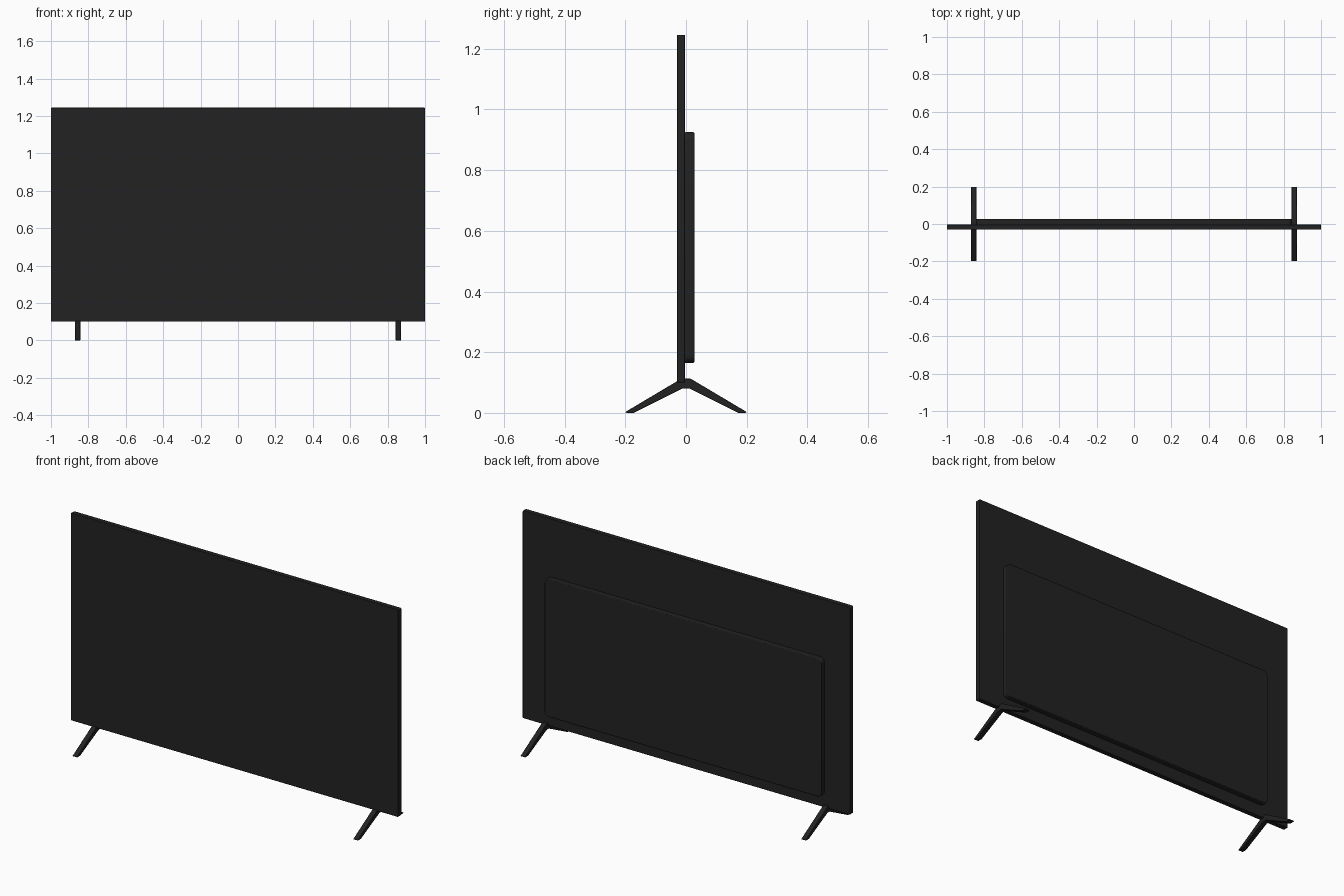
import bpy, bmesh

cube = bpy.data.objects.get("Cube")
if cube:
    bpy.data.objects.remove(cube, do_unlink=True)


def material(name, rgb):
    m = bpy.data.materials.new(name)
    m.use_nodes = True
    m.diffuse_color = (*rgb, 1)
    m.node_tree.nodes["Principled BSDF"].inputs["Base Color"].default_value = (*rgb, 1)
    return m


black = material("matte black", (0.016, 0.016, 0.016))


def prism(name, outline, start, offset, bevel):
    """Extrude a closed outline along offset and soften its edges."""
    bm = bmesh.new()
    face = bm.faces.new([bm.verts.new([a + b for a, b in zip(p, start)]) for p in outline])
    ext = bmesh.ops.extrude_face_region(bm, geom=[face])
    moved = [v for v in ext["geom"] if isinstance(v, bmesh.types.BMVert)]
    bmesh.ops.translate(bm, verts=moved, vec=offset)
    bmesh.ops.recalc_face_normals(bm, faces=bm.faces)
    mesh = bpy.data.meshes.new(name)
    bm.to_mesh(mesh)
    bm.free()
    mesh.materials.append(black)
    ob = bpy.data.objects.new(name, mesh)
    bpy.context.collection.objects.link(ob)
    mod = ob.modifiers.new("soft_edges", "BEVEL")
    mod.width, mod.segments = bevel, 2
    bpy.ops.object.select_all(action="DESELECT")
    ob.select_set(True)
    bpy.context.view_layer.objects.active = ob
    bpy.ops.object.shade_smooth_by_angle(angle=0.6)
    return ob


def rounded_rect(half_w, z0, z1, r):
    """Rectangle in the xz plane with rounded corners."""
    from math import cos, sin, pi
    zm, hh = (z0 + z1) / 2, (z1 - z0) / 2
    pts = []
    for q, (sx, sz) in enumerate([(1, 1), (-1, 1), (-1, -1), (1, -1)]):
        for i in range(6):
            a = (q + i / 5) * pi / 2
            pts.append((sx * (half_w - r) + r * cos(a), 0, zm + sz * (hh - r) + r * sin(a)))
    return pts


# Display panel and the raised housing on its back
prism("display_panel", rounded_rect(1.0, 0.1, 1.245, 0.006),
      (0, -0.03, 0), (0, 0.027, 0), 0.002)
prism("rear_housing", rounded_rect(0.845, 0.165, 0.925, 0.025),
      (0, -0.006, 0), (0, 0.034, 0), 0.004)

# Splayed feet, one inverted V at each end
half = [(0.015, 0.113), (0.2, 0.003), (0.197, 0), (0.172, 0), (0.01, 0.081)]
profile = half + [(-y, z) for y, z in reversed(half)]
for side, x in (("left", 0.857), ("right", -0.857)):
    prism(side + "_foot", [(0, y, z) for y, z in profile],
          (x - 0.014, 0, 0), (0.028, 0, 0), 0.002)
